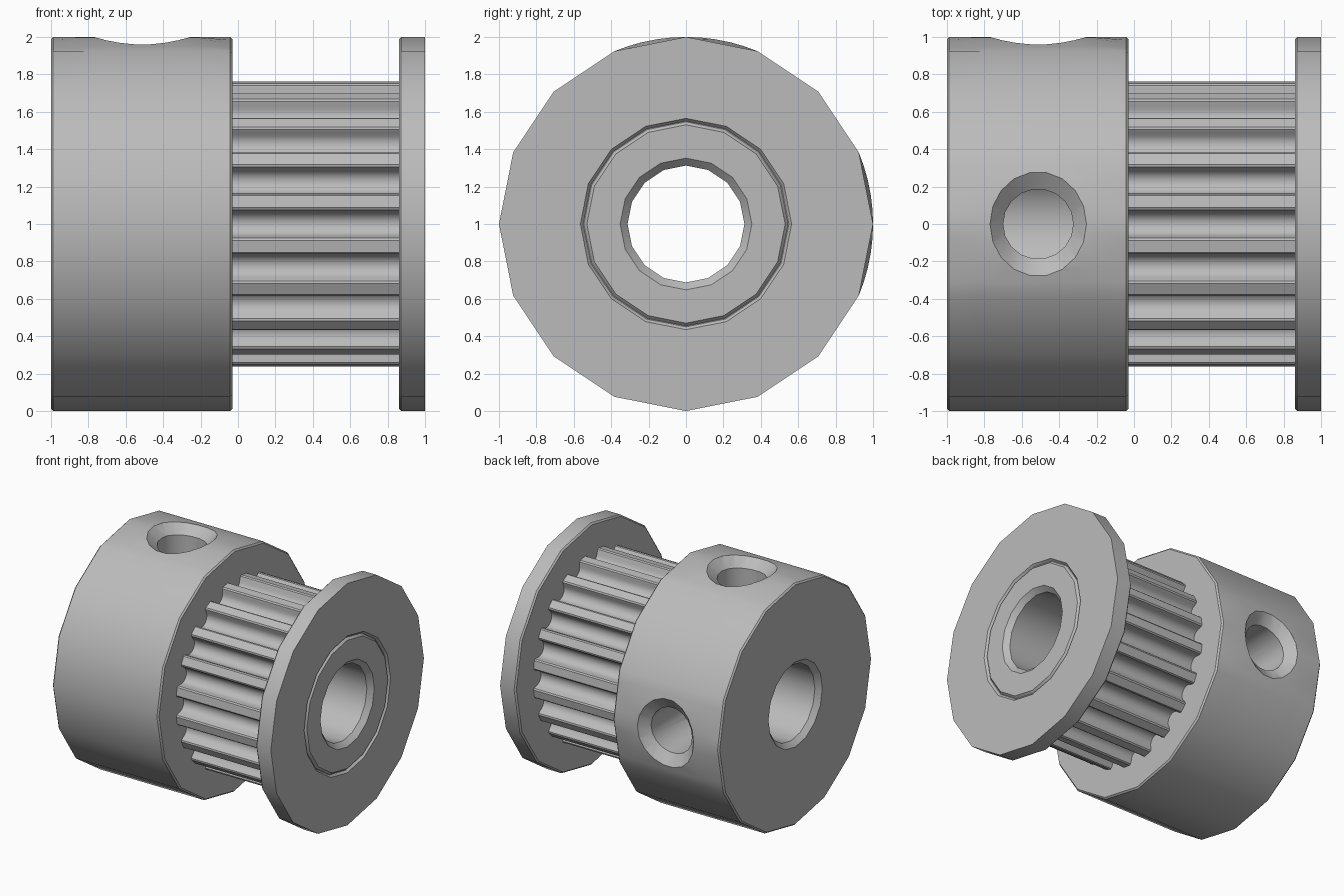
import bpy, bmesh, math
from math import sin, cos, pi, radians, sqrt

if "Cube" in bpy.data.objects:
    bpy.data.objects.remove(bpy.data.objects["Cube"], do_unlink=True)

STEP = pi / 8          # sixteen-sided turning
BORE, BORE_RIM = 0.3125, 0.352
HOLE_X = -0.512

metal = bpy.data.materials.new("grey metal")
metal.use_nodes = True
GREY = (0.5, 0.5, 0.5, 1)
metal.diffuse_color = GREY
metal.node_tree.nodes["Principled BSDF"].inputs["Base Color"].default_value = GREY


def skin(name, rings, closed):
    """Join equal-length rings of points; close into a torus or cap both ends."""
    bm = bmesh.new()
    loops = [[bm.verts.new(p) for p in ring] for ring in rings]
    n = len(loops[0])
    pairs = list(zip(loops, loops[1:]))
    if closed:
        pairs.append((loops[-1], loops[0]))
    else:
        bm.faces.new(loops[0])
        bm.faces.new(loops[-1])
    for a, b in pairs:
        for i in range(n):
            j = (i + 1) % n
            bm.faces.new((a[i], a[j], b[j], b[i]))
    bmesh.ops.recalc_face_normals(bm, faces=bm.faces)
    mesh = bpy.data.meshes.new(name)
    bm.to_mesh(mesh)
    bm.free()
    mesh.materials.append(metal)
    obj = bpy.data.objects.new(name, mesh)
    bpy.context.collection.objects.link(obj)
    return obj


def ring(x, r, angles, true_round=False):
    """Ring round the x axis; in-between angles lie on the flats unless true_round."""
    pts = []
    for a in angles:
        off = (a + 1e-6) % STEP - STEP / 2
        k = r if true_round else r * cos(STEP / 2) / cos(off)
        pts.append((x, k * cos(a), 1 + k * sin(a)))
    return pts


def activate(obj):
    bpy.ops.object.select_all(action='DESELECT')
    obj.select_set(True)
    bpy.context.view_layer.objects.active = obj


def cut(obj, cutter):
    activate(obj)
    mod = obj.modifiers.new("cut", 'BOOLEAN')
    mod.operation, mod.solver, mod.object = 'DIFFERENCE', 'EXACT', cutter
    bpy.ops.object.modifier_apply(modifier=mod.name)
    bpy.data.objects.remove(cutter, do_unlink=True)


def smooth(obj):
    activate(obj)
    bpy.ops.object.shade_smooth_by_angle(angle=radians(30))


coarse = [i * STEP for i in range(16)]

# Hub: sixteen flats, truly round beside the two screw holes (back and top)
hub_angles = []
for i in range(16):
    parts = 5 if i in (15, 0, 3, 4) else 1
    hub_angles += [(i + k / parts) * STEP for k in range(parts)]
hub_profile = [(-1, BORE_RIM, False), (-1, 0.988, False), (-0.988, 1, False),
               (-0.8, 1, True), (-0.22, 1, True), (-0.042, 1, False),
               (-0.03, 0.988, False), (-0.03, BORE, False), (-0.96, BORE, False)]
hub = skin("hub", [ring(x, r, hub_angles, t) for x, r, t in hub_profile], True)


# Countersunk screw holes
def hole_cutter(to_back):
    rings = [[], [], [], []]
    for i in range(18):
        c, s = cos(i * pi / 9), sin(i * pi / 9)
        inner, outer = (0.1875 * c, 0.1875 * s), (0.258 * c, 0.28 * s)
        heights = (0.1, sqrt(1 - inner[1] ** 2) - 0.08, sqrt(1 - outer[1] ** 2), 1.2)
        for lst, (u, v), h in zip(rings, (inner, inner, outer, outer), heights):
            lst.append((HOLE_X + u, h, 1 - v) if to_back else (HOLE_X + u, v, 1 + h))
    return skin("hole_cutter", rings, False)


for to_back in (False, True):
    cut(hub, hole_cutter(to_back))
smooth(hub)

# Toothed barrel: twenty rounded grooves
TEETH, TIP, R_GROOVE = 20, 0.762, 0.068
groove = [(-0.088, TIP), (-0.076, TIP - 0.007)]
groove += [(-R_GROOVE * cos(k * pi / 8), TIP - 0.028 - R_GROOVE * sin(k * pi / 8))
           for k in range(9)]
groove += [(0.076, TIP - 0.007), (0.088, TIP)]
section = []
for k in range(TEETH):
    a = k * 2 * pi / TEETH
    section += [(r * cos(a) - t * sin(a), 1 + r * sin(a) + t * cos(a)) for t, r in groove]
barrel = skin("toothed_barrel", [[(x, y, z) for y, z in section] for x in (-0.03, 0.86)], False)
cut(barrel, skin("bore_cutter", [ring(x, BORE, coarse) for x in (-0.2, 1.1)], False))
smooth(barrel)

# End flange with a fine V groove round the bore
flange_profile = [(0.86, BORE), (0.86, 0.988), (0.872, 1), (1, 1), (1, 0.565),
                  (0.982, 0.55), (0.982, 0.546), (1, 0.53), (1, BORE_RIM), (0.96, BORE)]
smooth(skin("end_flange", [ring(x, r, coarse) for x, r in flange_profile], True))
